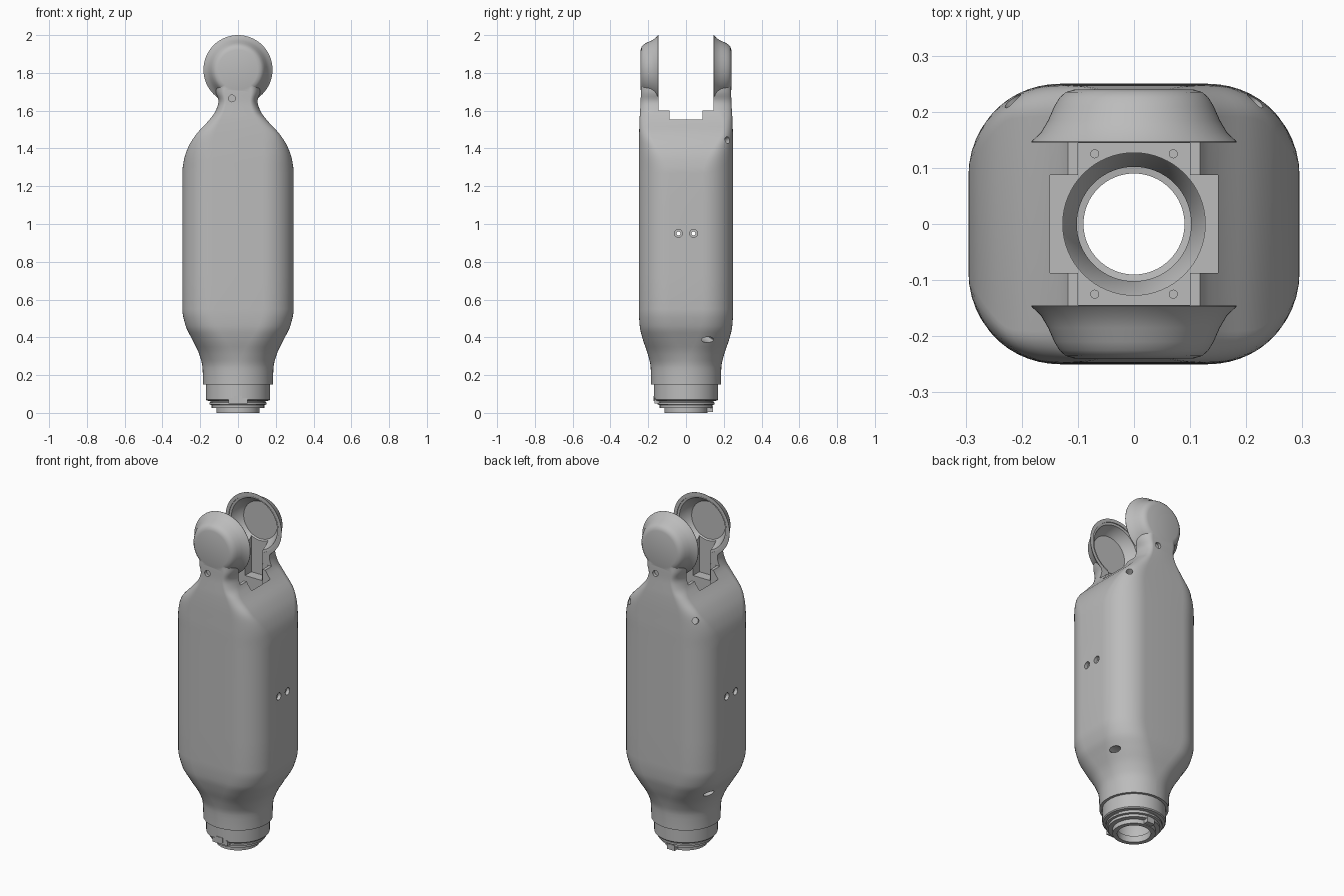
import bpy
from math import cos, sin, pi
from mathutils import Vector

if "Cube" in bpy.data.objects:
    bpy.data.objects.remove(bpy.data.objects["Cube"], do_unlink=True)

grey = bpy.data.materials.new("satin grey")
grey.use_nodes = True
grey.diffuse_color = (0.5, 0.5, 0.5, 1)
grey.node_tree.nodes["Principled BSDF"].inputs["Base Color"].default_value = (0.5, 0.5, 0.5, 1)


def loft(name, rings, closed=False):
    """Bridge rings of points; cap the ends, or join last to first."""
    n, m = len(rings[0]), len(rings)
    verts = [p for ring in rings for p in ring]
    faces = []
    for i in range(m if closed else m - 1):
        a, b = i * n, (i + 1) % m * n
        faces += [(a + j, a + (j + 1) % n, b + (j + 1) % n, b + j) for j in range(n)]
    if not closed:
        faces += [tuple(reversed(range(n))), tuple(range((m - 1) * n, m * n))]
    mesh = bpy.data.meshes.new(name)
    mesh.from_pydata(verts, [], faces)
    mesh.materials.append(grey)
    obj = bpy.data.objects.new(name, mesh)
    bpy.context.collection.objects.link(obj)
    # consistent outward normals
    bpy.context.view_layer.objects.active = obj
    bpy.ops.object.mode_set(mode='EDIT')
    bpy.ops.mesh.select_all(action='SELECT')
    bpy.ops.mesh.normals_make_consistent(inside=False)
    bpy.ops.object.mode_set(mode='OBJECT')
    return obj


def lathe(name, profile, axis=(0, 0, 1), centre=(0, 0, 0), closed=False, squash=1, n=64):
    """Turn (radius, height) pairs around an axis."""
    turn = Vector(axis).to_track_quat('Z', 'Y')
    rings = [[turn @ Vector((r * cos(2 * pi * k / n), squash * r * sin(2 * pi * k / n), h))
              + Vector(centre) for k in range(n)] for r, h in profile]
    return loft(name, rings, closed)


def box(name, x0, x1, y0, y1, z0, z1):
    return loft(name, [[(x0, y0, z), (x1, y0, z), (x1, y1, z), (x0, y1, z)] for z in (z0, z1)])


def combine(target, other, operation):
    mod = target.modifiers.new("combine", 'BOOLEAN')
    mod.object, mod.operation, mod.solver = other, operation, 'EXACT'
    bpy.context.view_layer.objects.active = target
    bpy.ops.object.modifier_apply(modifier=mod.name)
    bpy.data.objects.remove(other, do_unlink=True)


def cut(other):
    combine(body, other, 'DIFFERENCE')


def smooth(obj, angle=0.5):
    bpy.ops.object.select_all(action='DESELECT')
    obj.select_set(True)
    bpy.context.view_layer.objects.active = obj
    bpy.ops.object.shade_smooth_by_angle(angle=angle)


def section(z, hx, hy, rx, ry, n=12):
    """Rectangle with elliptical corners."""
    points = []
    for q, (sx, sy) in enumerate([(1, 1), (-1, 1), (-1, -1), (1, -1)]):
        for k in range(n + 1):
            a = (q + k / n) * pi / 2
            points.append((sx * (hx - rx) + rx * cos(a), sy * (hy - ry) + ry * sin(a), z))
    return points


def refine(keys, steps=4):
    """Monotone cubic interpolation between key sections."""
    slopes = []
    for i in range(len(keys)):
        row = []
        for c in range(1, 5):
            if 0 < i < len(keys) - 1:
                p, k, q = keys[i - 1], keys[i], keys[i + 1]
                a, b = (k[c] - p[c]) / (k[0] - p[0]), (q[c] - k[c]) / (q[0] - k[0])
                row.append(2 * a * b / (a + b) if a * b > 0 else 0)
            else:
                row.append(0)
        slopes.append(row)
    out = []
    for i in range(len(keys) - 1):
        p, q = keys[i], keys[i + 1]
        d = q[0] - p[0]
        for s in range(steps):
            t = s / steps
            h = t * t * (3 - 2 * t)
            out.append([p[0] + t * d] + [
                p[c] * (1 - h) + q[c] * h + d * (t * (1 - t) ** 2 * slopes[i][c - 1]
                                                 - t * t * (1 - t) * slopes[i + 1][c - 1])
                for c in range(1, 5)])
    return out + [list(keys[-1])]


# housing: round foot, boxy middle, shoulders narrowing to the neck
keys = [  # z, half width, half depth, corner radii
    (0.15, 0.185, 0.185, 0.183, 0.183),
    (0.24, 0.188, 0.187, 0.184, 0.183),
    (0.31, 0.205, 0.202, 0.18, 0.18),
    (0.39, 0.243, 0.229, 0.175, 0.172),
    (0.46, 0.277, 0.245, 0.168, 0.166),
    (0.55, 0.295, 0.25, 0.165, 0.163),
    (1.27, 0.295, 0.25, 0.165, 0.163),
    (1.34, 0.286, 0.25, 0.155, 0.14),
    (1.41, 0.262, 0.249, 0.13, 0.1),
    (1.48, 0.217, 0.248, 0.095, 0.06),
    (1.55, 0.153, 0.246, 0.06, 0.055),
    (1.6, 0.118, 0.243, 0.045, 0.08),
    (1.65, 0.103, 0.24, 0.04, 0.09),
    (1.7, 0.118, 0.239, 0.05, 0.092),
    (1.74, 0.12, 0.238, 0.055, 0.092)]
body = loft("housing", [section(*k) for k in refine(keys)])

# round ears with flared rims
EAR_Z = 1.817
for s in (-1, 1):
    ear = lathe("ear", [(0.183, 0.12), (0.183, 0.147), (0.166, 0.163), (0.153, 0.185), (0.142, 0.21),
                        (0.133, 0.225), (0.122, 0.235), (0.105, 0.24)], (0, s, 0), (0, 0, EAR_Z))
    combine(body, ear, 'UNION')

# gap between the ears, stepped opening and long bore
FLOOR = 1.4
cut(box("gap", -0.4, 0.4, -0.145, 0.145, 1.6, 2.1))
cut(box("wide_opening", -0.15, 0.15, -0.087, 0.087, FLOOR, 1.7))
cut(box("deep_opening", -0.1, 0.1, -0.1445, 0.1445, FLOOR, 1.65))
cut(lathe("bore", [(0.127, 0.1), (0.127, FLOOR + 0.05)]))

# cupped inner faces of the ears and the cable slots in the necks
for s in (-1, 1):
    cut(lathe("cup", [(0.163, 0.13), (0.163, 0.15), (0.15, 0.152), (0.143, 0.168), (0.125, 0.195),
                      (0.11, 0.21)], (0, s, 0), (0, 0, EAR_Z)))
    cut(box("slot", -0.055, 0.055, min(s * 0.14, s * 0.203), max(s * 0.14, s * 0.203), 1.5, 1.73))

# screw holes
for s in (-1, 1):
    cut(lathe("neck_hole", [(0.018, 0), (0.018, 0.1)], (0, s, 0), (s * 0.032, s * 0.222, 1.665), n=20))
    cut(lathe("shoulder_hole", [(0.018, 0), (0.018, 0.2)], (s * 0.6, 0.7, 0.4),
              (s * 0.195, 0.195, 1.43), n=20))
    cut(lathe("foot_port", [(0.034, -0.16), (0.034, 0.1)], (s, 0.5, -0.3), (s * 0.22, 0.11, 0.39),
              squash=0.5, n=24))
    for y in (-0.04, 0.04):
        cut(lathe("side_recess", [(0.021, 0), (0.021, 0.1)], (s, 0, 0), (s * 0.275, y, 0.95), n=20))
        cut(lathe("side_hole", [(0.011, 0), (0.011, 0.3)], (s, 0, 0), (s * 0.05, y, 0.95), n=16))
smooth(body)

# screws on the inner floor
for x in (-0.07, 0.07):
    for y in (-0.125, 0.125):
        smooth(lathe("floor_screw", [(0.008, FLOOR - 0.01), (0.008, FLOOR + 0.006)], (0, 0, 1), (x, y, 0), n=16))

# stepped, hollow collar at the foot
collar = lathe("foot_collar", [
    (0.09, 0), (0.115, 0), (0.115, 0.025), (0.139, 0.027), (0.139, 0.042), (0.152, 0.044),
    (0.152, 0.055), (0.146, 0.057), (0.146, 0.063), (0.165, 0.065), (0.17, 0.071), (0.17, 0.152),
    (0.127, 0.152), (0.102, 0.1), (0.102, 0.04), (0.09, 0.038)], closed=True)
smooth(collar)

# locking tabs
smooth(box("front_tab", -0.05, 0.05, -0.168, -0.14, 0.05, 0.078))
smooth(box("front_key", -0.02, 0.02, -0.172, -0.14, 0.062, 0.09))
smooth(box("rear_key", -0.025, 0.025, 0.11, 0.142, 0.004, 0.035))
